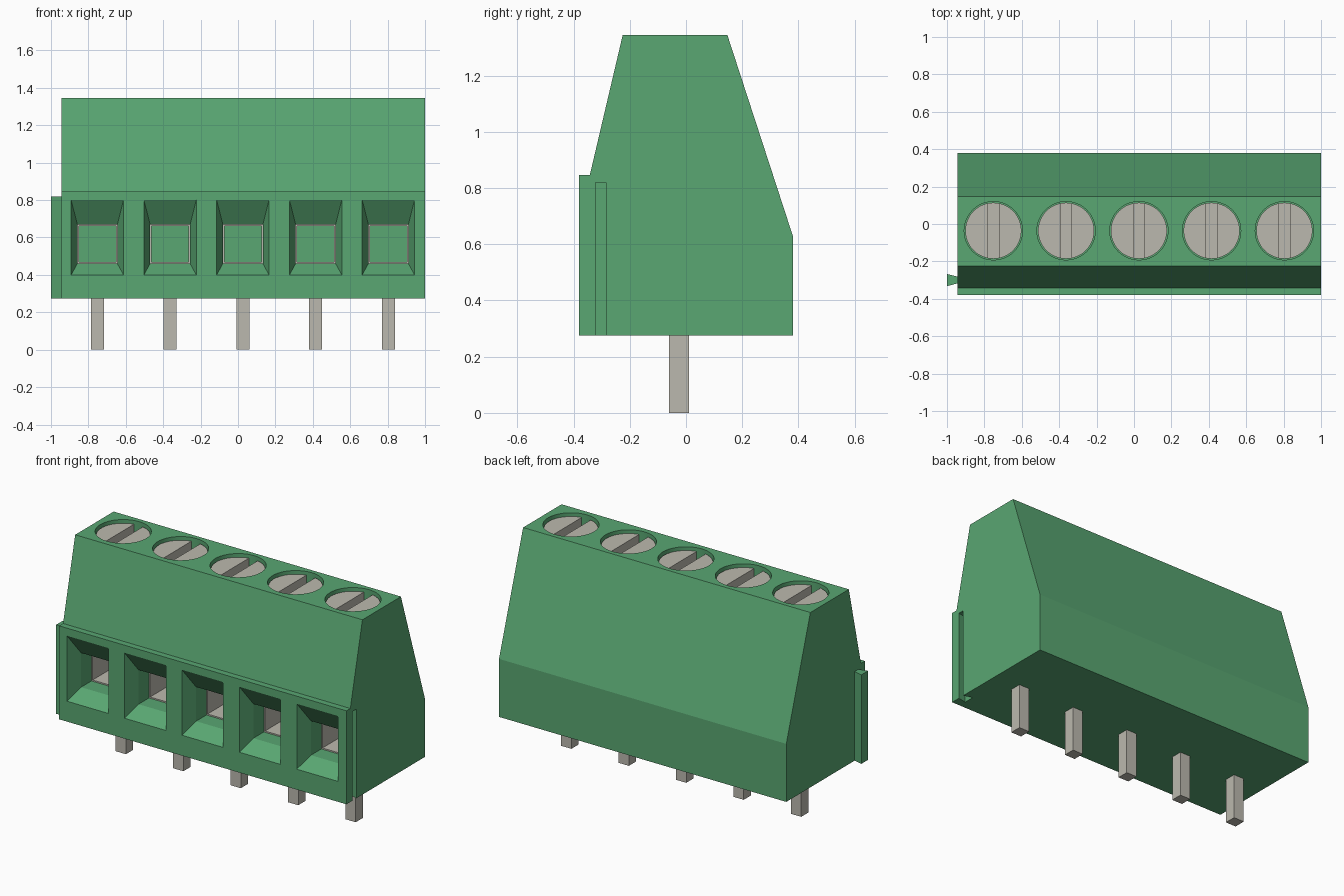
import bpy, bmesh, math

cube = bpy.data.objects.get("Cube")
if cube:
    bpy.data.objects.remove(cube, do_unlink=True)

PITCH = 0.389
CENTRES = [0.026 + PITCH * (i - 2) for i in range(5)]
SCREW_Y = -0.036


def material(name, rgb):
    m = bpy.data.materials.new(name)
    m.use_nodes = True
    m.diffuse_color = (*rgb, 1)
    bsdf = m.node_tree.nodes["Principled BSDF"]
    bsdf.inputs["Base Color"].default_value = (*rgb, 1)
    bsdf.inputs["Roughness"].default_value = 0.6
    return m


GREEN = material("green plastic", (0.10, 0.385, 0.168))
METAL = material("grey metal", (0.50, 0.485, 0.425))


def loft(bm, rings):
    """Closed solid through a list of rings with equal point counts."""
    vs = [[bm.verts.new(p) for p in r] for r in rings]
    n = len(vs[0])
    bm.faces.new(vs[0])
    bm.faces.new(vs[-1][::-1])
    for a, b in zip(vs, vs[1:]):
        for i in range(n):
            j = (i + 1) % n
            bm.faces.new((a[i], b[i], b[j], a[j]))


def box(bm, x0, x1, y0, y1, z0, z1):
    loft(bm, [[(x0, y0, z), (x1, y0, z), (x1, y1, z), (x0, y1, z)] for z in (z0, z1)])


def disc(bm, x, y, r, z0, z1, n=48):
    ring = [(x + r * math.cos(2 * math.pi * i / n), y + r * math.sin(2 * math.pi * i / n))
            for i in range(n)]
    loft(bm, [[(px, py, z) for px, py in ring] for z in (z0, z1)])


def make(name, bm, mat):
    bmesh.ops.recalc_face_normals(bm, faces=bm.faces)
    me = bpy.data.meshes.new(name)
    bm.to_mesh(me)
    bm.free()
    me.materials.append(mat)
    ob = bpy.data.objects.new(name, me)
    bpy.context.collection.objects.link(ob)
    return ob


def cut(ob, cutter):
    """Subtract the cutter, bake the result and delete the cutter."""
    cutter.hide_render = True
    mod = ob.modifiers.new("cut", 'BOOLEAN')
    mod.operation = 'DIFFERENCE'
    mod.solver = 'EXACT'
    mod.object = cutter
    dg = bpy.context.evaluated_depsgraph_get()
    me = bpy.data.meshes.new_from_object(ob.evaluated_get(dg))
    ob.modifiers.clear()
    ob.data = me
    bpy.data.objects.remove(cutter, do_unlink=True)


def smooth(ob):
    bpy.ops.object.select_all(action='DESELECT')
    ob.select_set(True)
    bpy.context.view_layer.objects.active = ob
    bpy.ops.object.shade_smooth_by_angle(angle=math.radians(12))


# Housing: side profile extruded along x
profile = [(-0.38, 0.275), (0.38, 0.275), (0.38, 0.63), (0.147, 1.345),
           (-0.225, 1.345), (-0.342, 0.847), (-0.38, 0.847)]
bm = bmesh.new()
loft(bm, [[(x, y, z) for y, z in profile] for x in (-0.945, 1.0)])
housing = make("housing", bm, GREEN)

# Cutters: funnel-shaped wire entries, screw wells, dovetail groove
bm = bmesh.new()
for cx in CENTRES:
    rings = []
    for y, w, z0, z1 in [(-0.42, 0.14, 0.40, 0.80), (-0.38, 0.14, 0.40, 0.80),
                         (-0.29, 0.107, 0.46, 0.67), (0.15, 0.107, 0.46, 0.67)]:
        rings.append([(cx - w, y, z0), (cx + w, y, z0), (cx + w, y, z1), (cx - w, y, z1)])
    loft(bm, rings)
    disc(bm, cx, SCREW_Y, 0.156, 1.2, 1.4)
groove = [(1.02, -0.322), (1.02, -0.284), (1.0, -0.284),
          (0.945, -0.267), (0.945, -0.332), (1.0, -0.322)]
loft(bm, [[(x, y, z) for x, y in groove] for z in (0.2, 0.82)])
cut(housing, make("housing_cutter", bm, GREEN))
smooth(housing)

# Dovetail rib on the opposite end
rib = [(-1.0, -0.332), (-0.945, -0.318), (-0.945, -0.281), (-1.0, -0.267)]
bm = bmesh.new()
loft(bm, [[(x, y, z) for x, y in rib] for z in (0.275, 0.82)])
make("dovetail_rib", bm, GREEN)

for i, cx in enumerate(CENTRES, 1):
    # Slotted screw
    bm = bmesh.new()
    disc(bm, cx, SCREW_Y, 0.15, 1.2, 1.325)
    screw = make(f"screw_{i}", bm, METAL)
    bm = bmesh.new()
    box(bm, cx - 0.03, cx + 0.03, SCREW_Y - 0.2, SCREW_Y + 0.2, 1.265, 1.4)
    cut(screw, make("slot_cutter", bm, METAL))
    smooth(screw)

    # Metal clamp lining the wire entry
    t, w = 0.008, 0.107
    bm = bmesh.new()
    for s in (-1, 1):
        xs = sorted((cx + s * w, cx + s * (w - t)))
        box(bm, *xs, -0.19, 0.15, 0.46, 0.67)
    for z in (0.46, 0.67 - t):
        box(bm, cx - w + t, cx + w - t, -0.19, 0.15, z, z + t)
    make(f"wire_clamp_{i}", bm, METAL)

    # Solder pin
    bm = bmesh.new()
    box(bm, cx - 0.035, cx + 0.035, -0.06, 0.01, 0, 0.28)
    make(f"pin_{i}", bm, METAL)
